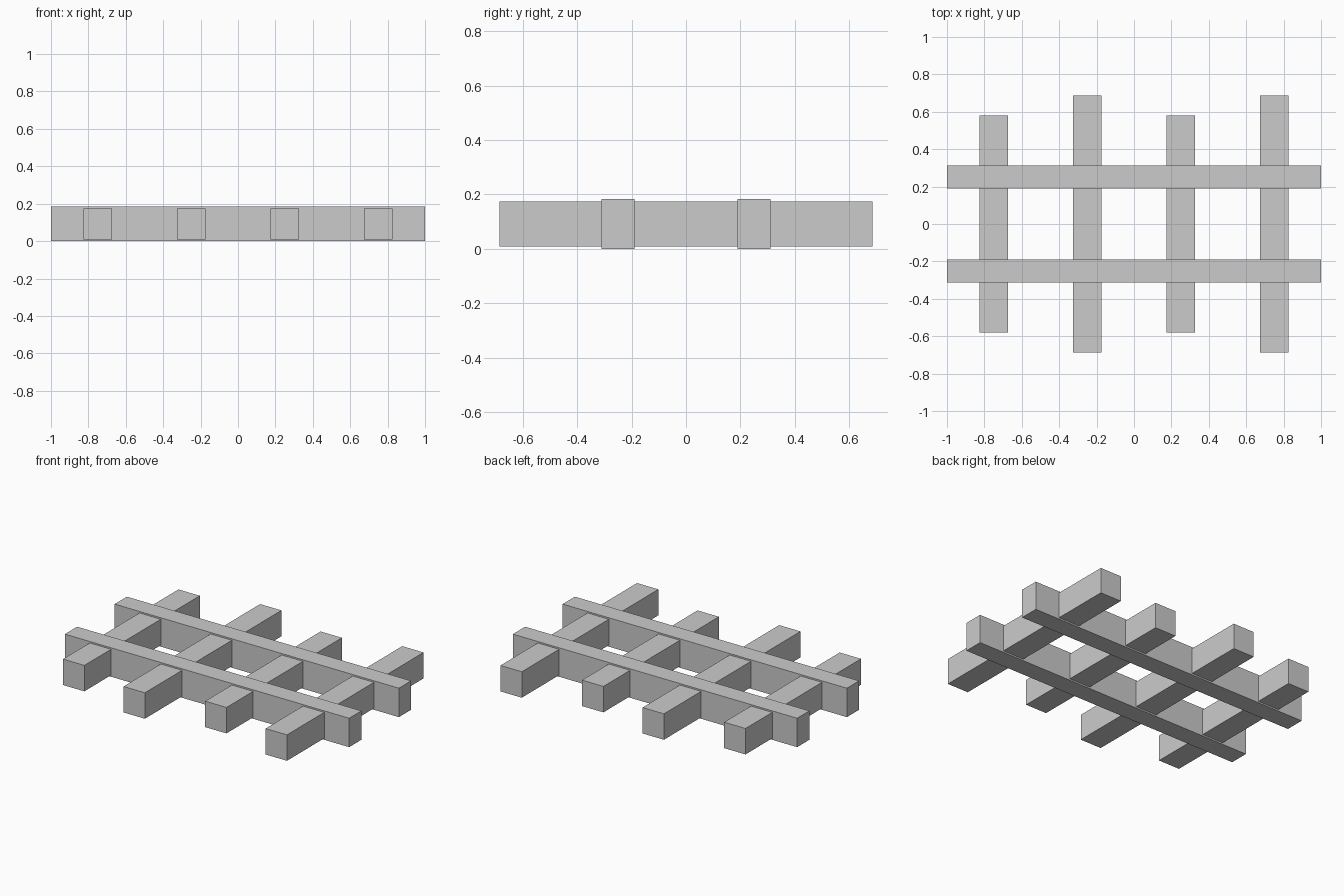
import bpy

if "Cube" in bpy.data.objects:
    bpy.data.objects.remove(bpy.data.objects["Cube"])


def box(name, size, centre):
    bpy.ops.mesh.primitive_cube_add(size=1, location=centre)
    obj = bpy.context.object
    obj.name = name
    obj.scale = size
    bpy.ops.object.transform_apply(location=False, rotation=False, scale=True)
    return obj


Z_MID = 0.092

# Two long rails, slightly taller than the crossbars
for side, y in (("front", -0.25), ("back", 0.25)):
    box(f"{side}_rail", (2.0, 0.123, 2 * Z_MID), (0, y, Z_MID))

# Four crossbars passing through the rails, alternating short and long
for i in range(4):
    length = 1.16 if i % 2 == 0 else 1.372
    box(f"crossbar_{i + 1}", (0.15, length, 0.165), (-0.75 + 0.5 * i, 0, Z_MID))
